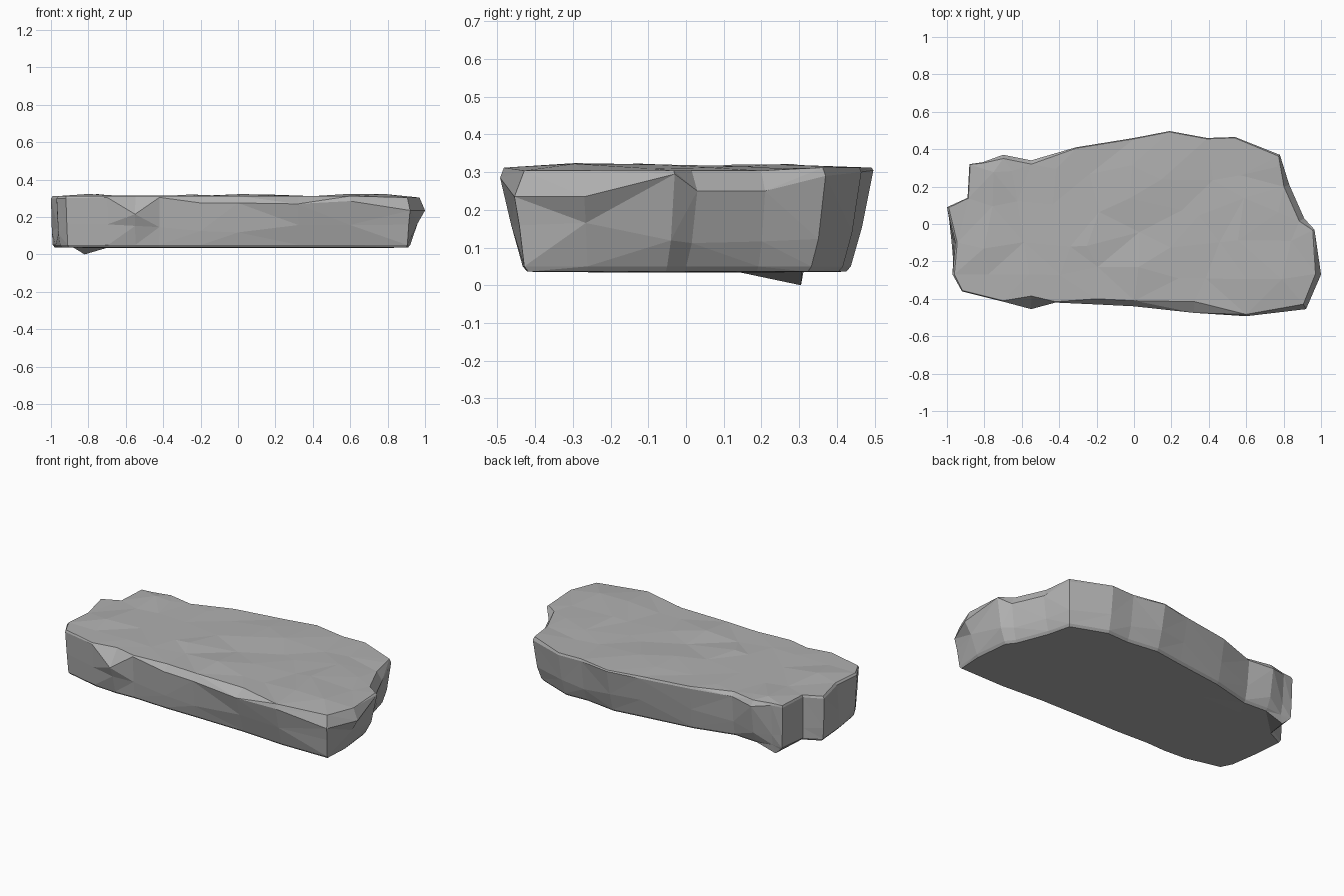
import bpy, bmesh, random
from mathutils import Vector
from mathutils.geometry import delaunay_2d_cdt

if "Cube" in bpy.data.objects:
    bpy.data.objects.remove(bpy.data.objects["Cube"])

random.seed(4)

# Rim of the slab seen from above: x, y, shoulder height, top inset, base inset
rim = [
    (-1.0, .09, .30, .01, .01), (-.89, .14, .30, .005, .0), (-.88, .32, .30, .005, .01),
    (-.81, .33, .30, .005, .02), (-.70, .37, .28, .02, .05), (-.55, .34, .29, .02, .03),
    (-.31, .41, .30, .005, .04), (.0, .46, .30, .005, .05), (.19, .497, .305, .005, .06),
    (.39, .46, .30, .005, .05), (.54, .465, .30, .005, .05), (.78, .37, .29, .01, .05),
    (.83, .21, .25, .03, .05), (.91, .03, .25, .03, .06), (.965, -.03, .295, .01, .07),
    (1.0, -.27, .235, .03, .08), (.92, -.455, .235, .03, .03), (.60, -.493, .285, .01, .06),
    (.32, -.475, .27, .06, .06), (.0, -.44, .275, .03, .03), (-.2, -.43, .275, .03, .02),
    (-.42, -.42, .305, .005, .02), (-.55, -.455, .215, .07, .05), (-.70, -.415, .305, .005, .02),
    (-.92, -.36, .30, .005, .02), (-.97, -.27, .30, .01, .02), (-.955, -.1, .30, .01, -.02),
]
n = len(rim)
SPIKE = 3   # rim point above the lump under the slab
TOP = .312


def inward(i):
    a, b = Vector(rim[i - 1][:2]), Vector(rim[(i + 1) % n][:2])
    t = (b - a).normalized()
    return Vector((t.y, -t.x))


bm = bmesh.new()


def ring(fn):
    return [bm.verts.new(fn(i, Vector(r[:2]), r)) for i, r in enumerate(rim)]


def offset(i, p, d, z):
    q = p + inward(i) * d
    return q.x, q.y, z


def cap(loop, points):
    """Fill a rim loop with triangles running through scattered inner points."""
    inner = [bm.verts.new(p) for p in points]
    verts = loop + inner
    flat = [v.co.to_2d() for v in verts]
    edges = [(i, (i + 1) % n) for i in range(n)]
    faces = delaunay_2d_cdt(flat, edges, [], 1, 1e-5)[2]
    for f in faces:
        bm.faces.new([verts[i] for i in f])


# Rings from the underside up over the side wall to the top edge
rings = [
    ring(lambda i, p, r: (-.82, .305, 0) if i == SPIKE else offset(i, p, r[4] + .012, .036)),
    ring(lambda i, p, r: offset(i, p, r[4], .05)),
    ring(lambda i, p, r: offset(i, p, r[4] * .5, .14 + random.uniform(-.035, .03))),
    ring(lambda i, p, r: (p.x, p.y, r[2])),
    ring(lambda i, p, r: offset(i, p, r[3], TOP - (.008 if p.x > .8 else 0))),
]
for lo, hi in zip(rings, rings[1:]):
    for i in range(n):
        j = (i + 1) % n
        bm.faces.new((lo[i], hi[i], hi[j], lo[j]))

# Gently worn top and nearly flat underside
worn = [(-.8 + .2 * c + random.uniform(-.06, .06), -.27 + .18 * r + random.uniform(-.05, .05),
         .317 + random.uniform(-.008, .007)) for c in range(9) for r in range(4)]
cap(rings[-1], worn)
cap(rings[0], [(-.6 + .3 * c, y, .034) for c in range(5) for y in (-.2, .2)])

bmesh.ops.triangulate(bm, faces=[f for f in bm.faces if len(f.verts) == 4])
bmesh.ops.recalc_face_normals(bm, faces=bm.faces)

mesh = bpy.data.meshes.new("rock_slab")
bm.to_mesh(mesh)
bm.free()
slab = bpy.data.objects.new("rock_slab", mesh)
bpy.context.collection.objects.link(slab)

# Dark grey stone
stone = bpy.data.materials.new("stone")
stone.diffuse_color = (.435, .435, .435, 1)
stone.use_nodes = True
stone.node_tree.nodes["Principled BSDF"].inputs["Base Color"].default_value = stone.diffuse_color
mesh.materials.append(stone)
